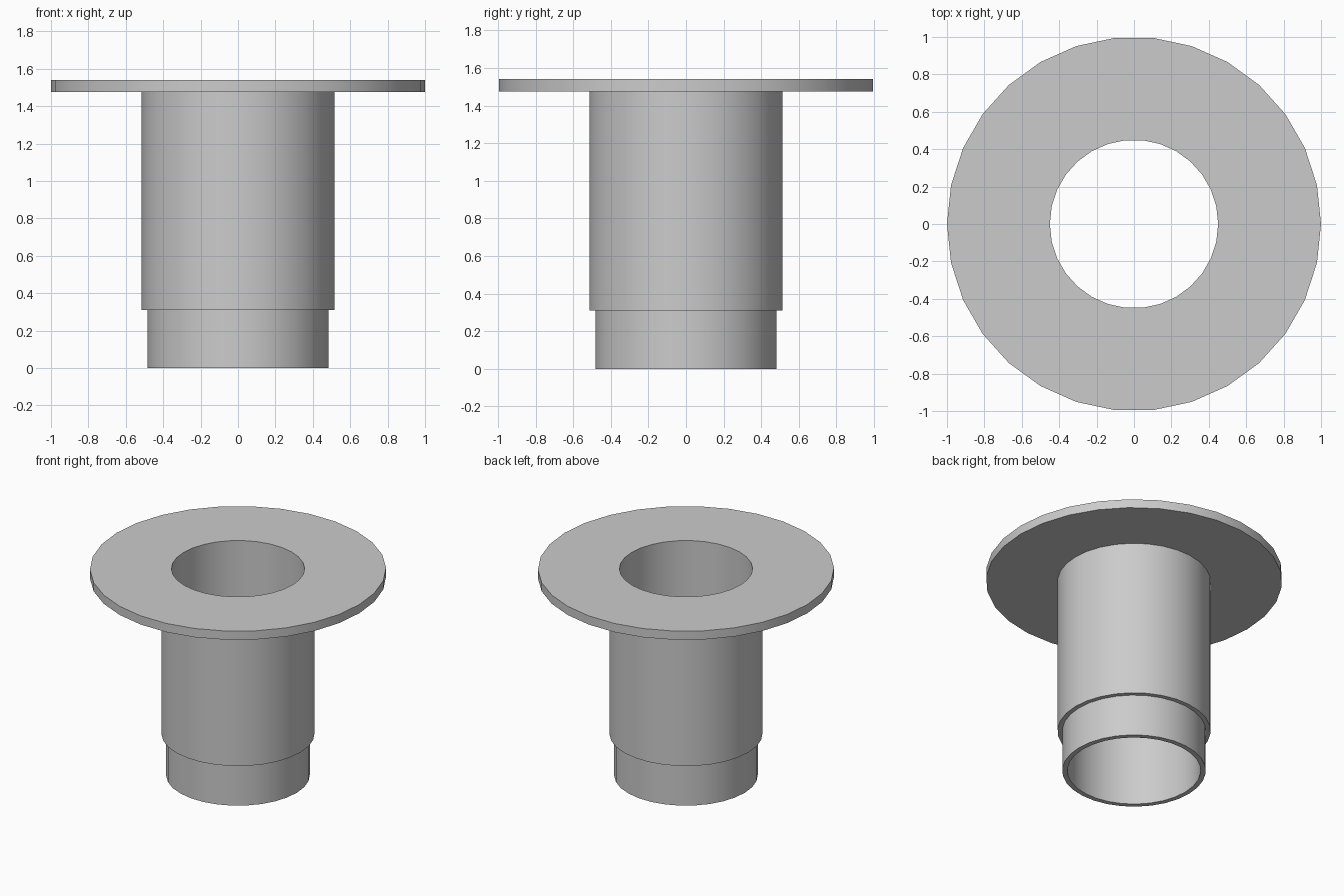
import bpy
import bmesh
import math
from mathutils import Matrix

SEGMENTS = 30

cube = bpy.data.objects.get("Cube")
if cube:
    bpy.data.objects.remove(cube, do_unlink=True)


def make_material(name, color):
    mat = bpy.data.materials.new(name)
    mat.use_nodes = True
    mat.diffuse_color = color
    mat.node_tree.nodes["Principled BSDF"].inputs["Base Color"].default_value = color
    return mat


def lathe(name, profile, mat):
    """Revolve a closed (radius, height) profile around the z axis."""
    bm = bmesh.new()
    rings = []
    for i in range(SEGMENTS):
        turn = Matrix.Rotation(math.tau * i / SEGMENTS, 3, "Z")
        rings.append([bm.verts.new((r * turn.col[0].x, r * turn.col[0].y, z))
                      for r, z in profile])
    for i, ring in enumerate(rings):
        following = rings[(i + 1) % SEGMENTS]
        for j in range(len(profile)):
            k = (j + 1) % len(profile)
            bm.faces.new((ring[j], following[j], following[k], ring[k]))
    bmesh.ops.recalc_face_normals(bm, faces=bm.faces)
    mesh = bpy.data.meshes.new(name)
    bm.to_mesh(mesh)
    bm.free()
    mesh.materials.append(mat)
    obj = bpy.data.objects.new(name, mesh)
    bpy.context.collection.objects.link(obj)
    bpy.ops.object.select_all(action="DESELECT")
    obj.select_set(True)
    bpy.context.view_layer.objects.active = obj
    bpy.ops.object.shade_smooth_by_angle(angle=math.radians(30))
    return obj


grey = make_material("light grey", (0.6, 0.6, 0.6, 1))

# Radii and heights of the bushing
bore, spigot, sleeve, flange = 0.45, 0.485, 0.517, 1.0
shoulder, flange_base, top = 0.31, 1.475, 1.54

# Hollow sleeve with a stepped lower spigot and a wide top flange
lathe("flanged_sleeve", [
    (bore, 0), (spigot, 0),
    (spigot, shoulder), (sleeve, shoulder),
    (sleeve, flange_base), (flange, flange_base),
    (flange, top), (bore, top),
], grey)
